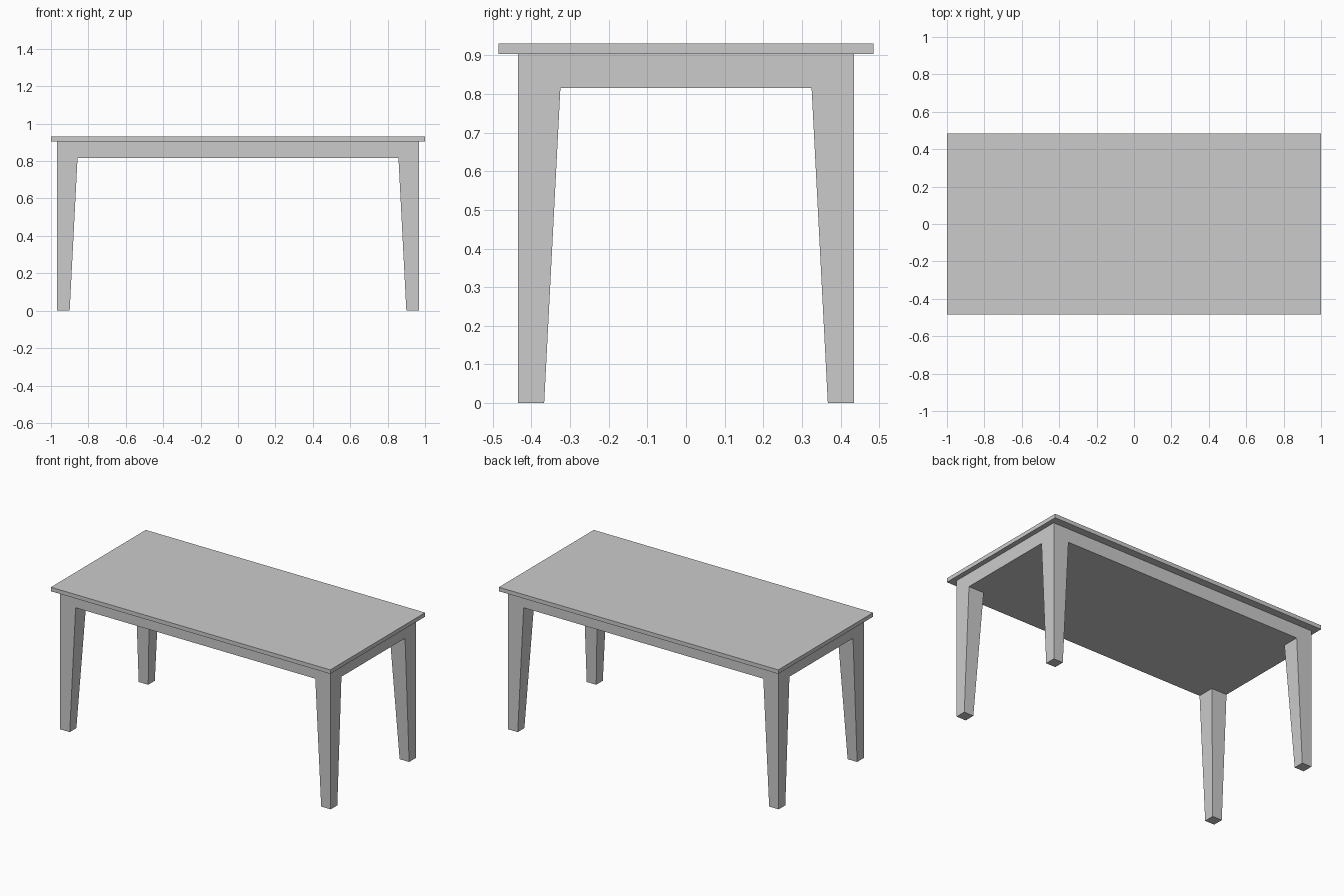
import bpy
import bmesh

if "Cube" in bpy.data.objects:
    bpy.data.objects.remove(bpy.data.objects["Cube"])

TOP_Z, SLAB_Z, APRON_Z = 0.93, 0.904, 0.816   # table top, its underside, apron underside
OUT_X, OUT_Y = 0.968, 0.435                   # outer faces of apron and legs
FOOT, HIP = 0.068, 0.11                       # leg width at floor and at apron


def tapered_block(name, bottom, top):
    """Block between two rectangles, each given as (x0, x1, y0, y1, z)."""
    bm = bmesh.new()
    rings = []
    for x0, x1, y0, y1, z in (bottom, top):
        rings.append([bm.verts.new((x, y, z))
                      for x, y in ((x0, y0), (x1, y0), (x1, y1), (x0, y1))])
    low, high = rings
    bm.faces.new(low[::-1])
    bm.faces.new(high)
    for i in range(4):
        j = (i + 1) % 4
        bm.faces.new((low[i], low[j], high[j], high[i]))
    mesh = bpy.data.meshes.new(name)
    bm.to_mesh(mesh)
    bm.free()
    obj = bpy.data.objects.new(name, mesh)
    bpy.context.collection.objects.link(obj)
    return obj


def slab(name, hx, hy, z0, z1):
    return tapered_block(name, (-hx, hx, -hy, hy, z0), (-hx, hx, -hy, hy, z1))


# Table top and the solid apron under it
slab("table_top", 1.0, 0.485, SLAB_Z, TOP_Z)
slab("apron", OUT_X, OUT_Y, APRON_Z, SLAB_Z)

# Legs: outer faces vertical, inner faces tapered, mirrored to all four corners
legs = tapered_block(
    "legs",
    (OUT_X - FOOT, OUT_X, OUT_Y - FOOT, OUT_Y, 0.0),
    (OUT_X - HIP, OUT_X, OUT_Y - HIP, OUT_Y, APRON_Z))
mirror = legs.modifiers.new("four_corners", 'MIRROR')
mirror.use_axis = (True, True, False)
